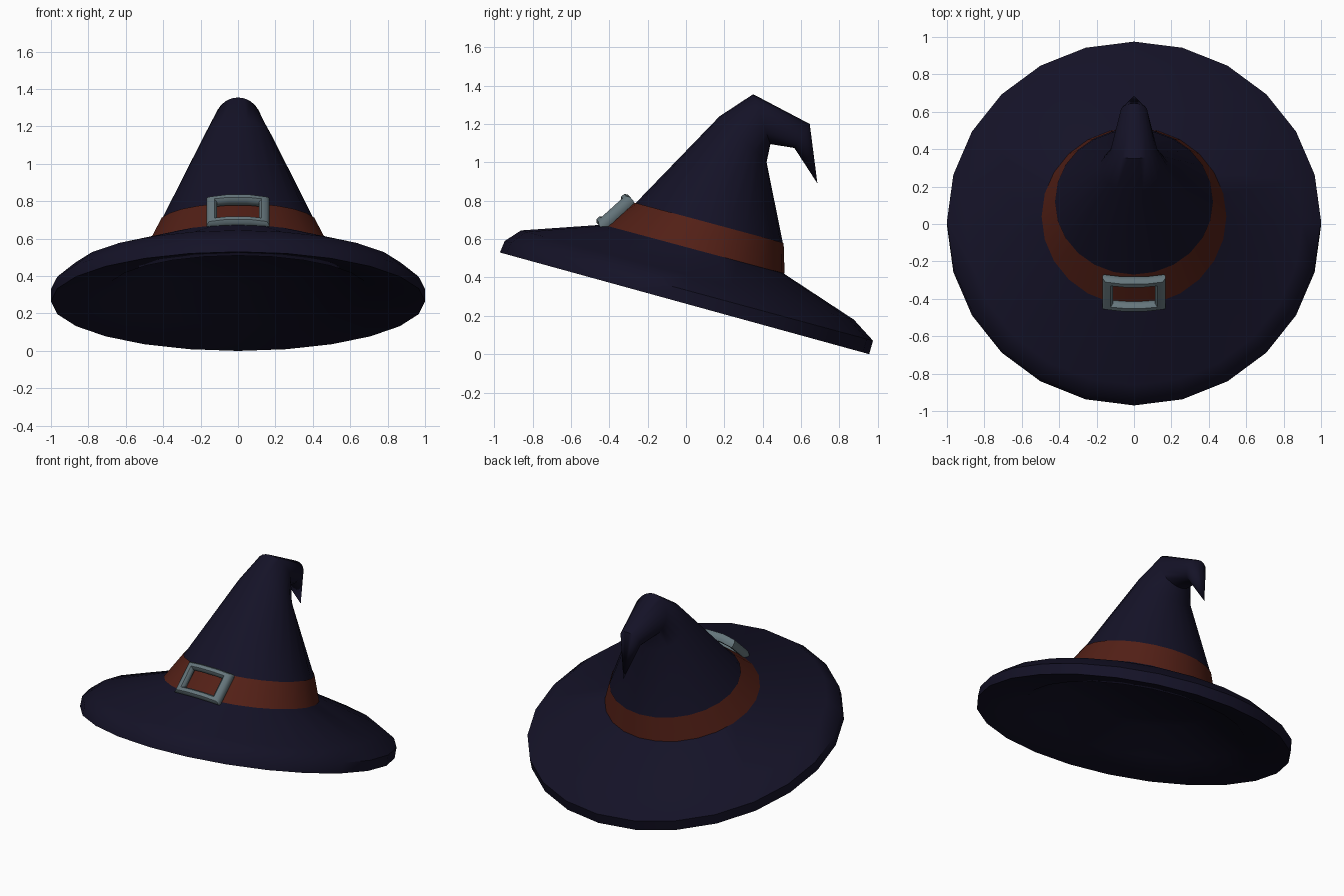
import bpy, bmesh, math
from mathutils import Vector

if "Cube" in bpy.data.objects:
    bpy.data.objects.remove(bpy.data.objects["Cube"])

SIDES = 24


def material(name, rgb):
    m = bpy.data.materials.new(name)
    m.diffuse_color = (*rgb, 1)
    m.use_nodes = True
    m.node_tree.nodes["Principled BSDF"].inputs["Base Color"].default_value = m.diffuse_color
    return m


def finish(bm, name, mat, angle):
    bmesh.ops.remove_doubles(bm, verts=bm.verts, dist=0.0005)
    bmesh.ops.recalc_face_normals(bm, faces=bm.faces)
    me = bpy.data.meshes.new(name)
    bm.to_mesh(me)
    bm.free()
    ob = bpy.data.objects.new(name, me)
    bpy.context.collection.objects.link(ob)
    me.materials.append(mat)
    bpy.ops.object.select_all(action='DESELECT')
    ob.select_set(True)
    bpy.context.view_layer.objects.active = ob
    bpy.ops.object.shade_smooth_by_angle(angle=math.radians(angle))
    return ob


def skin(bm, loops, closed=False):
    """Bridge a list of equal closed vertex loops with quads."""
    rows = [[bm.verts.new(p) for p in loop] for loop in loops]
    pairs = list(zip(rows, rows[1:])) + ([(rows[-1], rows[0])] if closed else [])
    for a, b in pairs:
        for i in range(len(a)):
            j = (i + 1) % len(a)
            bm.faces.new((a[i], a[j], b[j], b[i]))


def ring(fy, fz, by, bz, rx):
    """Tilted ellipse through a front and a back point, half width rx."""
    f, b = Vector((0, fy, fz)), Vector((0, by, bz))
    c, h = (f + b) / 2, (f - b) / 2
    turn = [2 * math.pi * i / SIDES for i in range(SIDES)]
    return [c + h * math.cos(t) + Vector((rx * math.sin(t), 0, 0)) for t in turn]


cloth = material("dark_cloth", (0.007, 0.006, 0.02))
leather = material("brown_leather", (0.085, 0.014, 0.008))
metal = material("grey_metal", (0.13, 0.18, 0.2))

# Hat: closed underside, rim, brim top, crown and bent tip
hat_rings = [
    (0.02, 0.478, 0.02, 0.478, 0),          # centre of the underside
    (-0.45, 0.605, 0.49, 0.345, 0.48),
    (-0.668, 0.51, 0.682, 0.138, 0.7),      # brim underside
    (-0.97, 0.53, 0.955, 0.0, 1.0),         # rim
    (-0.945, 0.59, 0.975, 0.07, 1.0),
    (-0.86, 0.645, 0.875, 0.18, 0.9),       # brim top
    (-0.43, 0.675, 0.51, 0.42, 0.49),       # crown base
    (-0.265, 0.785, 0.505, 0.58, 0.418),
    (0.175, 1.24, 0.42, 1.0, 0.187),        # bend
    (0.35, 1.355, 0.44, 1.095, 0.125),
    (0.645, 1.20, 0.565, 1.075, 0.072),
    (0.685, 0.89, 0.685, 0.89, 0),          # tip
]
bm = bmesh.new()
skin(bm, [ring(*r) for r in hat_rings])
finish(bm, "hat", cloth, 50)

# Band around the crown base
bm = bmesh.new()
skin(bm, [ring(-0.435, 0.675, 0.514, 0.42, 0.494),
          ring(-0.27, 0.79, 0.509, 0.58, 0.422)])
band = finish(bm, "hat_band", leather, 50)

# Buckle: rounded section swept round a rectangle, bowed around the band
centre = Vector((0, -0.375, 0.748))
up = Vector((0, 0.74, 0.67))
out = Vector((0, -0.67, 0.74))
path = [(-1, -1), (-0.4, -1), (0.4, -1), (1, -1), (1, 1), (0.4, 1), (-0.4, 1), (-1, 1)]
section = [(0.15, -0.027), (0, -0.01), (0, 0.012), (0.25, 0.027),
           (0.75, 0.027), (1, 0.012), (1, -0.01), (0.85, -0.027)]
loops = []
for sx, sy in path:
    loop = []
    for t, d in section:
        x = sx * (0.168 - 0.055 * t)
        y = sy * (0.11 - 0.045 * t)
        loop.append(centre + Vector((x, 0, 0)) + up * y + out * (d + 0.005 - 0.8 * x * x))
    loops.append(loop)
bm = bmesh.new()
skin(bm, loops, closed=True)
finish(bm, "buckle", metal, 50)
